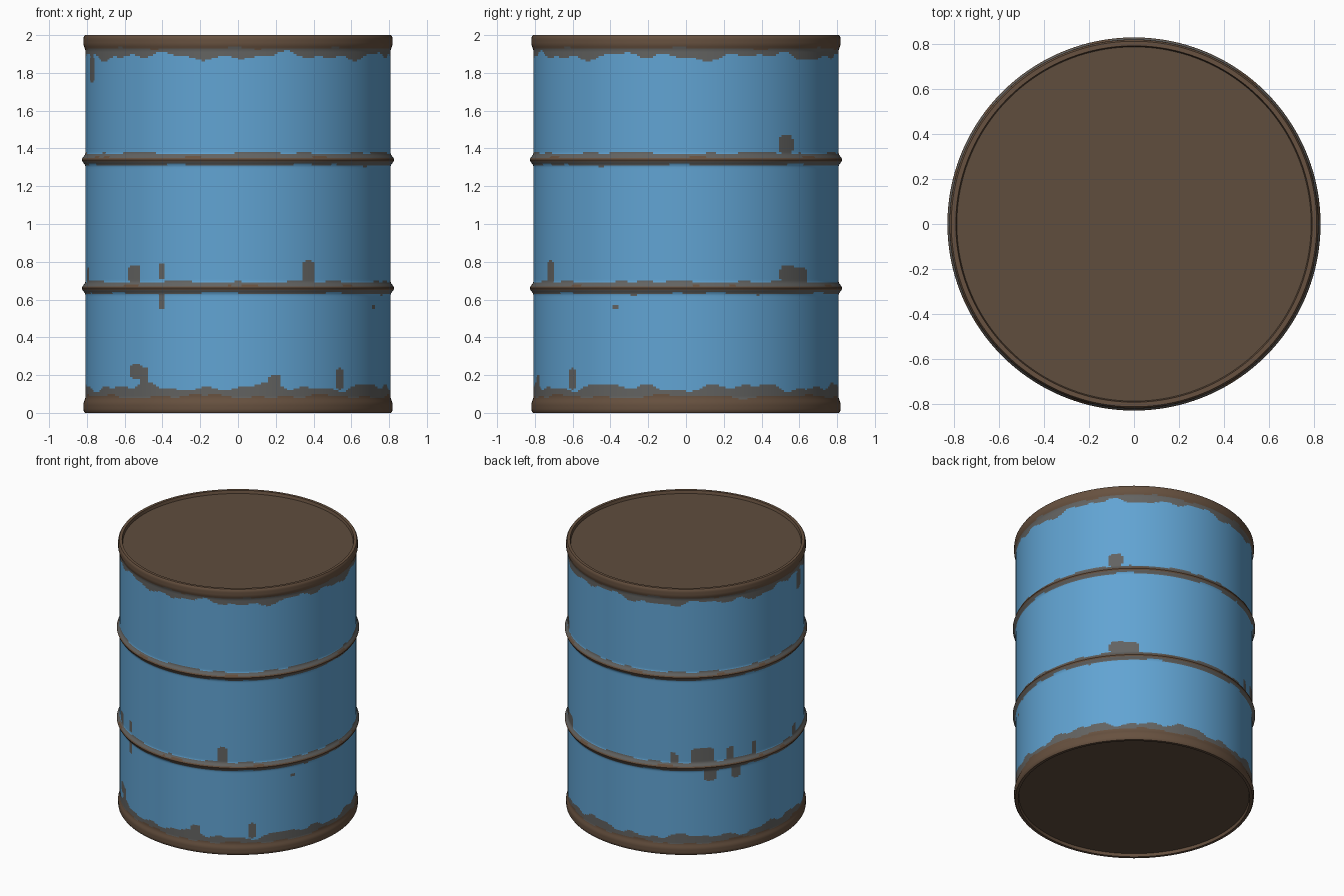
import bpy, bmesh, math

if "Cube" in bpy.data.objects:
    bpy.data.objects.remove(bpy.data.objects["Cube"])

SEG, STEP = 288, 0.01


def material(name, rgb):
    m = bpy.data.materials.new(name)
    m.diffuse_color = (*rgb, 1)
    m.use_nodes = True
    m.node_tree.nodes["Principled BSDF"].inputs["Base Color"].default_value = m.diffuse_color
    return m


BLUE, GREY, RUST, BROWN = range(4)
materials = [material("blue_paint", (0.12, 0.37, 0.65)),
             material("worn_grey", (0.125, 0.125, 0.12)),
             material("rust", (0.135, 0.082, 0.05)),
             material("lid_brown", (0.115, 0.075, 0.048))]

# Wear spots: angle in degrees, centre height, half width, half height
spots = [(227, 0.735, 0.045, 0.05), (240, 0.75, 0.017, 0.04), (240, 0.59, 0.022, 0.045),
         (-62.5, 0.75, 0.036, 0.065), (41, 1.42, 0.05, 0.055), (42, 0.735, 0.06, 0.045),
         (49, 0.725, 0.05, 0.05), (-27, 0.562, 0.018, 0.012),
         (133, 0.735, 0.085, 0.07), (119, 0.72, 0.025, 0.05), (147, 0.735, 0.025, 0.06),
         (160, 0.735, 0.02, 0.055), (191, 0.725, 0.025, 0.05), (137, 0.6, 0.05, 0.05),
         (150, 0.6, 0.04, 0.05), (228, 0.22, 0.045, 0.04), (232, 0.17, 0.03, 0.07),
         (-48, 0.18, 0.025, 0.06), (-76, 0.15, 0.04, 0.05), (197, 1.82, 0.05, 0.07)]


def radius(z):
    r = 0.808
    for ring in (0.66, 1.34):                      # rolling hoops
        d = abs(z - ring)
        if d < 0.035:
            r += 0.019 * (0.5 + 0.5 * math.cos(math.pi * d / 0.035))
    d = min(z, 2 - z)                              # rolled end rims
    if d < 0.08:
        r += 0.01 * min(1, (0.08 - d) / 0.03)
    return r - 0.008 * max(0, 1 - d / 0.012)


def waves(a, p):
    return (math.sin(7 * a + p) + 0.8 * math.sin(16 * a + 2.3 * p)
            + 0.6 * math.sin(29 * a + 3.1 * p)) / 2.4


def wear(a, z):
    """Pick the colour of a wall face from its angle and height."""
    if z > 1.93 + 0.008 * waves(a, 1) or z < 0.088 + 0.015 * waves(a, 2):
        return RUST
    if z > 1.887 + 0.03 * waves(a, 4) or z < 0.135 + 0.03 * waves(a, 5):
        return GREY
    for ring, p in ((0.66, 6), (1.34, 8)):
        d = z - ring
        if -0.014 < d < 0.013 + 0.004 * waves(a, p):
            return RUST
        if -0.028 + 0.008 * waves(a, p + 1) < d < 0.034 + 0.009 * waves(a, p + 3):
            return GREY
    for deg, h, w, t in spots:
        da = (a - math.radians(deg) + math.pi) % (2 * math.pi) - math.pi
        if abs(da * 0.81 / w) ** 3 + abs((z - h) / t) ** 3 < 1:
            return GREY
    return BLUE


# Half profile: recessed base, lower lip, wall, upper lip, recessed lid
rows = int(2 / STEP)
wall = [(radius(i * STEP), i * STEP) for i in range(rows + 1)]
profile = [(0.785, 0.022), (0.79, 0.0)] + wall + [(0.79, 2.0), (0.785, 1.978)]

bm = bmesh.new()
loops = [[bm.verts.new((r * math.cos(2 * math.pi * k / SEG), r * math.sin(2 * math.pi * k / SEG), z))
          for k in range(SEG)] for r, z in profile]
for lo, hi in zip(loops, loops[1:]):
    for k in range(SEG):
        n = (k + 1) % SEG
        f = bm.faces.new((lo[k], lo[n], hi[n], hi[k]))
        c = f.calc_center_median()
        f.material_index = wear(math.atan2(c.y, c.x), c.z)

# Flat base and lid
for loop in (loops[0][::-1], loops[-1]):
    bm.faces.new(loop).material_index = BROWN

mesh = bpy.data.meshes.new("barrel")
bm.to_mesh(mesh)
bm.free()
for m in materials:
    mesh.materials.append(m)
barrel = bpy.data.objects.new("barrel", mesh)
bpy.context.collection.objects.link(barrel)
bpy.context.view_layer.objects.active = barrel
barrel.select_set(True)
bpy.ops.object.shade_smooth_by_angle(angle=math.radians(35))
